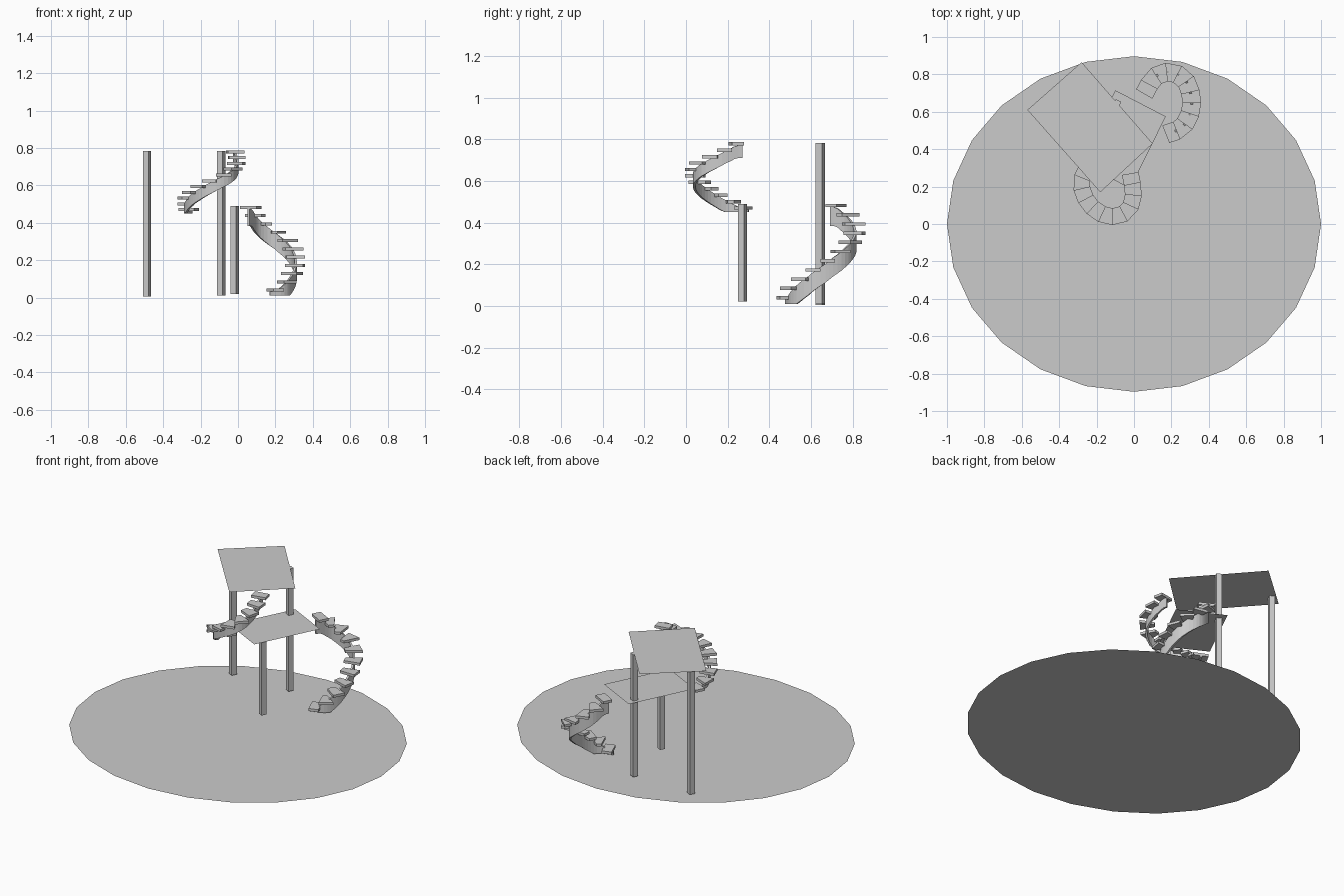
import bpy, math
from mathutils import Vector

if "Cube" in bpy.data.objects:
    bpy.data.objects.remove(bpy.data.objects["Cube"])


def make(name, verts, faces):
    me = bpy.data.meshes.new(name)
    me.from_pydata([tuple(v) for v in verts], [], faces)
    me.update()
    ob = bpy.data.objects.new(name, me)
    bpy.context.collection.objects.link(ob)
    return ob


def sheet(name, pts, z):
    return make(name, [(x, y, z) for x, y in pts], [tuple(range(len(pts)))])


def post(name, x, y, z0, z1, side=0.033, turn=-27):
    bpy.ops.mesh.primitive_cube_add(size=1, location=(x, y, (z0 + z1) / 2),
                                    rotation=(0, 0, math.radians(turn)))
    ob = bpy.context.object
    ob.name = name
    ob.scale = (side, side, z1 - z0)


def resample(pts, count):
    """Evenly spaced points and side vectors along a smooth curve."""
    p = [Vector(q) for q in pts]
    p = [2 * p[0] - p[1]] + p + [2 * p[-1] - p[-2]]
    fine = []
    for i in range(1, len(p) - 2):
        a, b, c, d = p[i - 1:i + 3]
        for k in range(30):
            t = k / 30
            fine.append(0.5 * (2 * b + (c - a) * t + (2 * a - 5 * b + 4 * c - d) * t**2
                               + (3 * b - a - 3 * c + d) * t**3))
    fine.append(p[-2])
    dist = [0]
    for a, b in zip(fine, fine[1:]):
        dist.append(dist[-1] + (b - a).length)
    out = []
    for i in range(count + 1):
        want = dist[-1] * i / count
        j = min(range(len(dist)), key=lambda k: abs(dist[k] - want))
        tan = (fine[min(j + 3, len(fine) - 1)] - fine[max(j - 3, 0)]).normalized()
        out.append((fine[j], Vector((tan.y, -tan.x))))
    return out


BOX = [(0, 3, 2, 1), (4, 5, 6, 7), (0, 1, 5, 4), (1, 2, 6, 5), (2, 3, 7, 6), (3, 0, 4, 7)]


def staircase(name, path, steps, z_first, z_last, half, depth, floor, thick=0.016):
    rise = (z_last - z_first) / (steps - 1)
    # wedge treads
    rows = resample(path, steps)
    verts, faces = [], []
    for i in range(steps):
        (a, na), (b, nb) = rows[i], rows[i + 1]
        corners = [a + na * half, b + nb * half, b - nb * half, a - na * half]
        top = z_first + rise * i
        n = len(verts)
        verts += [(c.x, c.y, z) for z in (top - thick, top) for c in corners]
        faces += [tuple(n + k for k in f) for f in BOX]
    make(name + "_treads", verts, faces)
    # central curved stringer under the treads
    seg = steps * 3
    verts, faces = [], []
    for i, (c, n) in enumerate(resample(path, seg)):
        top = z_first - thick + rise * max(0, i / 3 - 0.5)
        top = min(top, z_last - thick)
        low = max(floor, top - depth)
        for s, z in ((1, low), (1, top), (-1, top), (-1, low)):
            q = c + n * s * 0.006
            verts.append((q.x, q.y, z))
    for i in range(seg):
        for k in range(4):
            m = (k + 1) % 4
            faces.append((4 * i + k, 4 * i + m, 4 * i + 4 + m, 4 * i + 4 + k))
    faces += [(3, 2, 1, 0), tuple(4 * seg + k for k in range(4))]
    make(name + "_stringer", verts, faces)


# ground disc with a thin floor outline on it
sheet("ground_disc", [(math.sin(-i * math.tau / 24), 0.897 * math.cos(i * math.tau / 24))
                      for i in range(24)], 0.0)
sheet("floor_panel", [(-0.47, -0.65), (0.54, -0.51), (0.38, 0.72), (-0.65, 0.58)], 0.0005)

# platforms
sheet("upper_platform", [(-0.18, 0.17), (0.10, 0.43), (-0.28, 0.865), (-0.57, 0.61)], 0.785)
sheet("lower_platform", [(-0.02, 0.19), (0.17, 0.575), (-0.10, 0.715), (-0.29, 0.33)], 0.49)

# support posts
post("upper_post_left", -0.487, 0.645, 0.005, 0.783)
post("upper_post_right", -0.09, 0.645, 0.01, 0.783)
post("lower_post", -0.018, 0.272, 0.02, 0.489)

# curved stairs
staircase("lower_stairs", [(0.17, 0.48), (0.26, 0.52), (0.308, 0.63), (0.283, 0.755),
                           (0.20, 0.812), (0.11, 0.785), (0.055, 0.695)],
          11, 0.048, 0.49, 0.05, 0.09, 0.01)
staircase("upper_stairs", [(-0.25, 0.30), (-0.283, 0.22), (-0.25, 0.12), (-0.18, 0.057),
                           (-0.10, 0.04), (-0.03, 0.075), (-0.003, 0.16), (-0.02, 0.27)],
          11, 0.478, 0.787, 0.045, 0.06, 0.45)
